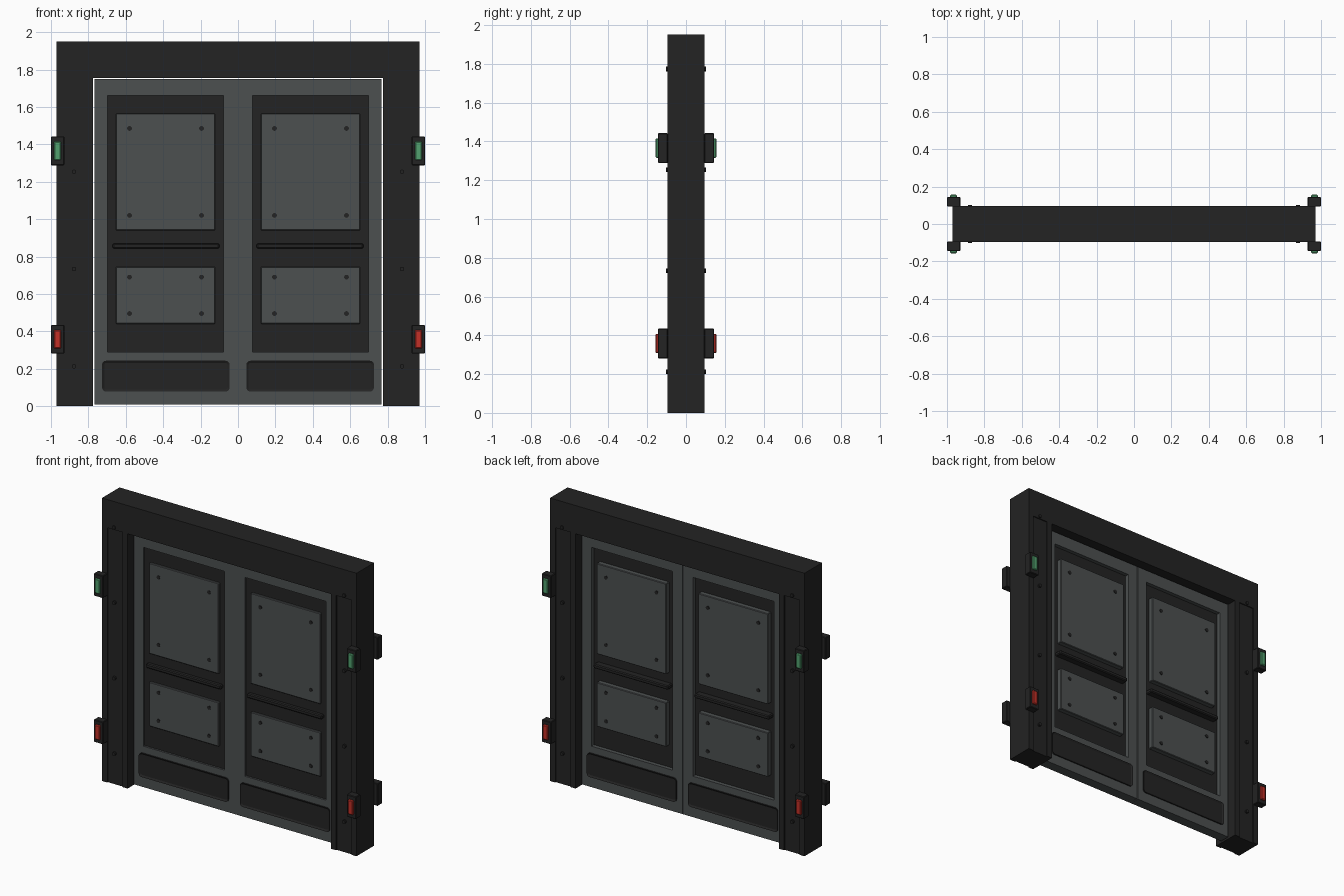
import bpy, bmesh, math
from mathutils import Matrix

cube = bpy.data.objects.get("Cube")
if cube:
    bpy.data.objects.remove(cube)


def material(name, rgb):
    m = bpy.data.materials.new(name)
    m.use_nodes = True
    m.diffuse_color = (*rgb, 1)
    bsdf = m.node_tree.nodes["Principled BSDF"]
    bsdf.inputs["Base Color"].default_value = (*rgb, 1)
    bsdf.inputs["Roughness"].default_value = 0.6
    return m


DARK = material("charcoal", (0.017, 0.017, 0.017))
GREY = material("steel grey", (0.072, 0.079, 0.080))
GREEN = material("lamp green", (0.085, 0.36, 0.16))
RED = material("lamp red", (0.55, 0.03, 0.02))


def finish(name, bm, mat):
    bmesh.ops.recalc_face_normals(bm, faces=bm.faces)
    mesh = bpy.data.meshes.new(name)
    bm.to_mesh(mesh)
    bm.free()
    mesh.materials.append(mat)
    ob = bpy.data.objects.new(name, mesh)
    bpy.context.scene.collection.objects.link(ob)
    return ob


def box(name, x, y, z, mat, bevel=0):
    """Box from (low, high) pairs, given in either order."""
    bm = bmesh.new()
    bmesh.ops.create_cube(bm, size=1)
    for v in bm.verts:
        v.co = [(a + b) / 2 + c * abs(b - a) for (a, b), c in zip((x, y, z), v.co)]
    ob = finish(name, bm, mat)
    if bevel:
        mod = ob.modifiers.new("edge", "BEVEL")
        mod.width, mod.segments = bevel, 1
    return ob


def bolt(name, x, y, z, r, depth):
    bm = bmesh.new()
    bmesh.ops.create_cone(bm, cap_ends=True, segments=10, radius1=r, radius2=r, depth=depth,
                          matrix=Matrix.Translation((x, y, z)) @ Matrix.Rotation(math.pi / 2, 4, "X"))
    return finish(name, bm, DARK)


def rounded_tray(name, x, z, y0, y1, r, mat):
    """Rounded plate whose outward face is sunk inside a narrow lip."""
    bm = bmesh.new()
    xa, xb = sorted(x)
    centres = [(xb - r, z[1] - r), (xa + r, z[1] - r), (xa + r, z[0] + r), (xb - r, z[0] + r)]
    ring = []
    for q, (cx, cz) in enumerate(centres):
        for i in range(5):
            a = (q + i / 4) * math.pi / 2
            ring.append(bm.verts.new((cx + r * math.cos(a), y0, cz + r * math.sin(a))))
    base = bm.faces.new(ring)
    top = bmesh.ops.extrude_face_region(bm, geom=[base])["geom"]
    for v in top:
        if isinstance(v, bmesh.types.BMVert):
            v.co.y = y1
    face = next(f for f in top if isinstance(f, bmesh.types.BMFace))
    bmesh.ops.inset_individual(bm, faces=[face], thickness=0.012)
    for v in face.verts:
        v.co.y += 0.7 * (y0 - y1)
    return finish(name, bm, mat)


D = 0.095         # half depth of the frame
DOOR = 0.035      # half depth of the door leaves
OPEN_X, OPEN_Z = 0.775, 1.755

# Fixed frame: lintel and jambs with a shallow channel on both faces
box("lintel", (-0.97, 0.97), (-D, D), (OPEN_Z, 1.95), DARK)
for s, side in ((1, "left"), (-1, "right")):
    box(side + "_jamb_core", (s * OPEN_X, s * 0.97), (-0.088, 0.088), (0, OPEN_Z), DARK)
    box(side + "_jamb_inner_edge", (s * OPEN_X, s * 0.815), (-D, D), (0, OPEN_Z), DARK)
    box(side + "_jamb_outer_edge", (s * 0.93, s * 0.97), (-D, D), (0, OPEN_Z), DARK)
    for f, face in ((-1, "front"), (1, "back")):
        tag = f"{side}_{face}"
        for i in range(4):
            bolt(f"{tag}_jamb_bolt_{i}", s * 0.877, f * 0.093, 0.213 + i * 0.52, 0.012, 0.018)
        # Signal lamps
        for z, mat, colour in ((1.365, GREEN, "green"), (0.358, RED, "red")):
            box(f"{tag}_{colour}_housing", (s * 0.928, s), (f * 0.093, f * 0.145),
                (z - 0.077, z + 0.077), DARK, 0.004)
            box(f"{tag}_{colour}_lens", (s * 0.946, s * 0.984), (f * 0.14, f * 0.157),
                (z - 0.05, z + 0.05), mat, 0.005)

# Door leaves: stiles and rails around a dark backing
box("meeting_strip", (-0.01, 0.01), (-DOOR, 0), (0.008, 1.748), GREY)
for s, side in ((1, "left"), (-1, "right")):
    thick = (-DOOR, DOOR)
    box(side + "_meeting_stile", (s * 0.003, s * 0.077), thick, (0.008, 1.748), GREY)
    box(side + "_outer_stile", (s * 0.697, s * 0.768), thick, (0.008, 1.748), GREY)
    box(side + "_top_rail", (s * 0.077, s * 0.697), thick, (1.66, 1.748), GREY)
    box(side + "_bottom_rail", (s * 0.077, s * 0.697), thick, (0.008, 0.29), GREY)
    box(side + "_backing", (s * 0.07, s * 0.70), (-0.022, 0.008), (0.28, 1.67), DARK)
    for f, face, out in ((-1, "front", 0.036), (1, "back", 0.042)):
        tag = f"{side}_{face}"
        # Bolted armour plates
        for part, z0, z1 in (("upper", 0.94, 1.565), ("lower", 0.44, 0.745)):
            box(f"{tag}_{part}_plate", (s * 0.122, s * 0.653), (0, f * out), (z0, z1), GREY, 0.004)
            inset = 0.08 if part == "upper" else 0.055
            for x in (0.195, 0.58):
                for z in (z0 + inset, z1 - inset):
                    bolt(f"{tag}_{part}_plate_bolt", s * x, f * out, z, 0.013, 0.008)
        # Cross bar between the plates
        box(tag + "_cross_bar", (s * 0.1, s * 0.67), (0, f * (out + 0.012)), (0.842, 0.87), DARK, 0.006)
        # Kick panel
        rounded_tray(tag + "_kick_panel", (s * 0.045, s * 0.727), (0.078, 0.243),
                     f * (DOOR - 0.002), f * (DOOR + 0.008), 0.022, DARK)
